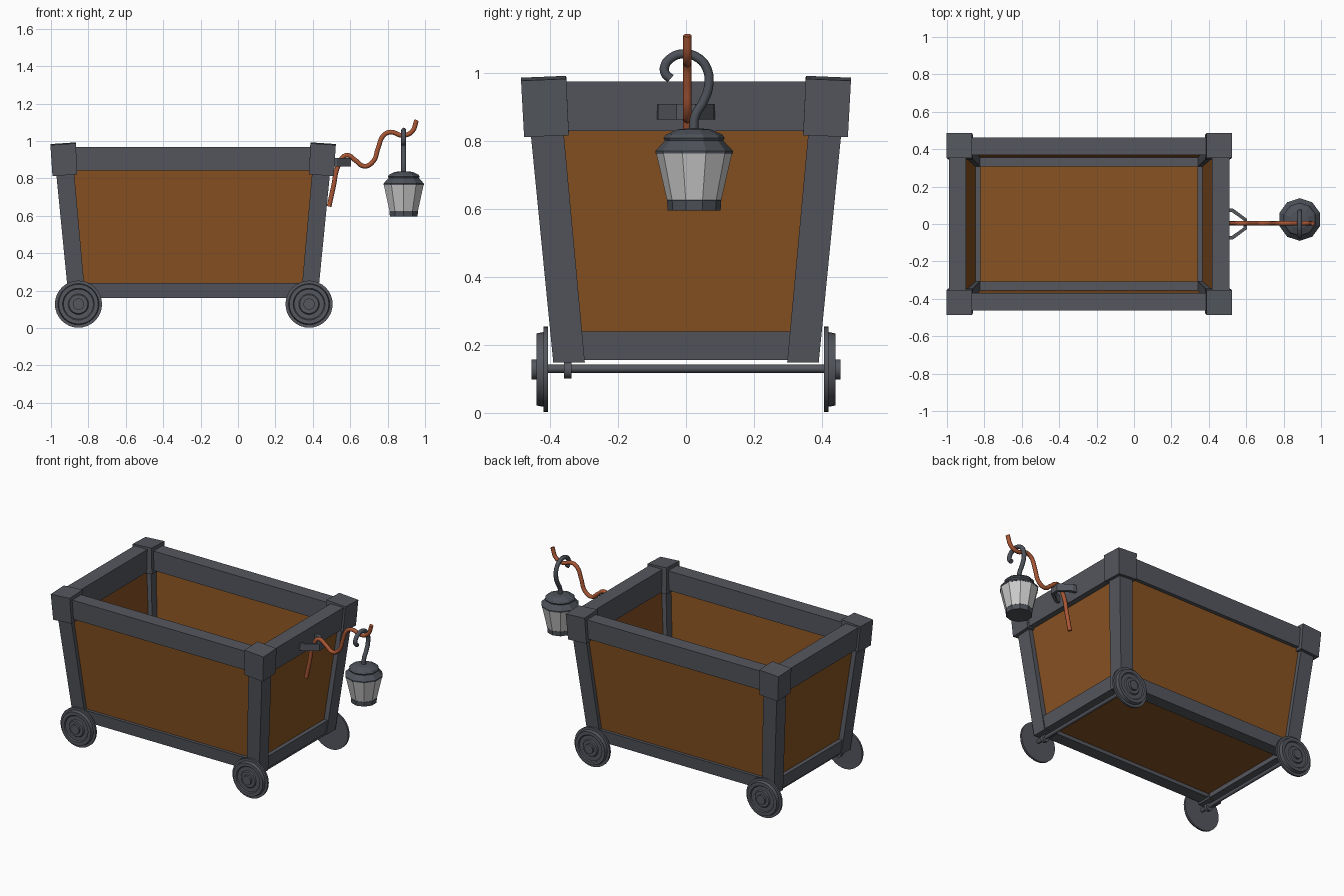
import bpy, bmesh, math
from mathutils import Vector

if "Cube" in bpy.data.objects:
    bpy.data.objects.remove(bpy.data.objects["Cube"])

CX = -0.24  # centre of the cart body along x


def material(name, rgb):
    m = bpy.data.materials.new(name)
    m.diffuse_color = (*rgb, 1)
    m.use_nodes = True
    m.node_tree.nodes["Principled BSDF"].inputs["Base Color"].default_value = m.diffuse_color
    return m


GREY = material("grey metal", (0.089, 0.095, 0.112))
BROWN = material("brown wood", (0.25, 0.085, 0.016))
RUST = material("rusty orange", (0.40, 0.095, 0.035))
GLASS = material("pale glass", (0.60, 0.60, 0.60))
IRON = material("dark iron", (0.075, 0.084, 0.10))


def finish(bm, name, mat):
    bmesh.ops.recalc_face_normals(bm, faces=bm.faces)
    me = bpy.data.meshes.new(name)
    bm.to_mesh(me)
    bm.free()
    me.materials.append(mat)
    ob = bpy.data.objects.new(name, me)
    bpy.context.collection.objects.link(ob)
    return ob


def smooth(ob, angle=35):
    bpy.ops.object.select_all(action='DESELECT')
    bpy.context.view_layer.objects.active = ob
    ob.select_set(True)
    bpy.ops.object.shade_smooth_by_angle(angle=math.radians(angle))


def taper(name, mat, low, high, z0, z1, sx=1, sy=1, drop=0):
    """Box between rectangles low and high (x0, x1, y0, y1); drop lowers its outer edges."""
    bm = bmesh.new()
    rings = []
    for (x0, x1, y0, y1), z in ((low, z0), (high, z1)):
        ring = []
        for x, y in ((x0, y0), (x1, y0), (x1, y1), (x0, y1)):
            dz = drop * ((x == x1) + 0.6 * (y == y1))
            ring.append(bm.verts.new((CX + sx * x, sy * y, z - dz)))
        rings.append(ring)
    a, b = rings
    bm.faces.new(a)
    bm.faces.new(b)
    for i in range(4):
        j = (i + 1) % 4
        bm.faces.new((a[i], a[j], b[j], b[i]))
    return finish(bm, name, mat)


def lathe(name, mat, profile, sides, centre, axis='Z', flip=1, phase=0.0):
    """Turn (radius, height) points around z or y."""
    bm = bmesh.new()
    rings = []
    for r, h in profile:
        ring = []
        for i in range(sides):
            t = phase + 2 * math.pi * i / sides
            u, v = r * math.cos(t), r * math.sin(t)
            p = (u, v, h) if axis == 'Z' else (u, flip * h, v)
            ring.append(bm.verts.new(Vector(p) + Vector(centre)))
        rings.append(ring)
    for a, b in zip(rings, rings[1:]):
        for i in range(sides):
            j = (i + 1) % sides
            bm.faces.new((a[i], a[j], b[j], b[i]))
    bm.faces.new(rings[0])
    bm.faces.new(rings[-1])
    return finish(bm, name, mat)


def tube(name, mat, points, radius):
    """Smooth round rod through points."""
    cu = bpy.data.curves.new(name, 'CURVE')
    cu.dimensions = '3D'
    cu.bevel_depth = radius
    cu.bevel_resolution = 2
    cu.resolution_u = 5
    cu.use_fill_caps = True
    sp = cu.splines.new('BEZIER')
    sp.bezier_points.add(len(points) - 1)
    for bp, p in zip(sp.bezier_points, points):
        bp.co = p
        bp.handle_left_type = bp.handle_right_type = 'AUTO'
    cu.materials.append(mat)
    ob = bpy.data.objects.new(name, cu)
    bpy.context.collection.objects.link(ob)


# Corner posts and their caps
for sx in (-1, 1):
    for sy in (-1, 1):
        taper("corner_post", GREY, (0.575, 0.665, 0.298, 0.391),
              (0.645, 0.742, 0.37, 0.468), 0.148, 0.93, sx, sy)
        taper("corner_cap", GREY, (0.62, 0.752, 0.345, 0.477),
              (0.627, 0.763, 0.353, 0.486), 0.827, 0.993, sx, sy, 0.009)

for s in (-1, 1):
    # Rails along the long sides
    taper("top_side_rail", GREY, (-0.7, 0.7, 0.37, 0.456),
          (-0.7, 0.7, 0.37, 0.462), 0.842, 0.968, 1, s)
    taper("bottom_side_rail", GREY, (-0.64, 0.64, 0.308, 0.386),
          (-0.64, 0.64, 0.308, 0.394), 0.162, 0.24, 1, s)
    # Rails across the ends
    taper("top_end_rail", GREY, (0.657, 0.738, -0.42, 0.42),
          (0.657, 0.75, -0.42, 0.42), 0.83, 0.976, s, 1)
    taper("bottom_end_rail", GREY, (0.58, 0.658, -0.37, 0.37),
          (0.58, 0.668, -0.37, 0.37), 0.156, 0.24, s, 1)
    # Sloping wood panels
    taper("side_panel", BROWN, (-0.61, 0.61, 0.353, 0.371),
          (-0.68, 0.68, 0.418, 0.436), 0.2, 0.88, 1, s)
    taper("end_panel", BROWN, (0.602, 0.638, -0.35, 0.35),
          (0.672, 0.708, -0.42, 0.42), 0.2, 0.88, s, 1)

# Floor
taper("floor", BROWN, (-0.62, 0.62, -0.36, 0.36), (-0.62, 0.62, -0.36, 0.36), 0.185, 0.21)

# Wheels with stepped discs, axles and collars
wheel = [(0.126, 0.407), (0.126, 0.42), (0.11, 0.42), (0.106, 0.441), (0.085, 0.441),
         (0.08, 0.434), (0.055, 0.434), (0.05, 0.441), (0.03, 0.441), (0.03, 0.455)]
for x in (-0.853, 0.38):
    for s in (-1, 1):
        smooth(lathe("wheel", GREY, wheel, 32, (x, 0, 0.128), 'Y', s))
    smooth(lathe("axle", GREY, [(0.012, -0.42), (0.012, 0.42)], 12, (x, 0, 0.13), 'Y'))
    smooth(lathe("axle_collar", GREY, [(0.025, -0.36), (0.025, -0.338)], 12, (x, 0, 0.126), 'Y'))

# Bracket: flat strap bent into a loop on the end rail
outer = [(0.49, 0.086), (0.53, 0.082), (0.603, 0.028)]
inner = [(0.49, 0.068), (0.523, 0.064), (0.585, 0.020)]
outer += [(x, -y) for x, y in reversed(outer)]
inner += [(x, -y) for x, y in reversed(inner)]
bm = bmesh.new()
grid = [[bm.verts.new((x, y, z)) for x, y in path]
        for path, z in ((outer, 0.865), (outer, 0.91), (inner, 0.91), (inner, 0.865))]
for k in range(4):
    a, b = grid[k], grid[(k + 1) % 4]
    for i in range(5):
        bm.faces.new((a[i], a[i + 1], b[i + 1], b[i]))
bm.faces.new([g[0] for g in grid])
bm.faces.new([g[-1] for g in grid])
finish(bm, "bracket", GREY)

# Wavy rod carrying the lantern
rod = [(0.487, 0.65), (0.51, 0.755), (0.535, 0.865), (0.578, 0.924), (0.63, 0.895), (0.675, 0.865),
       (0.722, 0.89), (0.75, 0.965), (0.778, 1.03), (0.815, 1.048), (0.88, 1.03),
       (0.93, 1.05), (0.955, 1.112)]
tube("lantern_rod", RUST, [(x, 0.004, z) for x, z in rod], 0.0125)

# Hook
hook = [(0.022, 0.825), (0.027, 0.875), (0.05, 0.915), (0.067, 0.965), (0.06, 1.018),
        (0.032, 1.048), (-0.005, 1.058), (-0.042, 1.047), (-0.063, 1.02), (-0.06, 0.998), (-0.045, 0.985)]
tube("lantern_hook", IRON, [(0.886, y, z) for y, z in hook], 0.0135)

# Ten-sided lantern
LC, PH = (0.886, 0.024, 0), math.radians(18)
lathe("lantern_base", IRON, [(0.078, 0.596), (0.08, 0.626), (0.07, 0.632)], 10, LC, 'Z', 1, PH)
lathe("lantern_glass", GLASS, [(0.080, 0.627), (0.112, 0.766)], 10, LC, 'Z', 1, PH)
lathe("lantern_roof", IRON, [(0.114, 0.764), (0.114, 0.772), (0.086, 0.802), (0.09, 0.81),
                             (0.083, 0.82), (0.05, 0.835), (0.02, 0.838)], 10, LC, 'Z', 1, PH)
